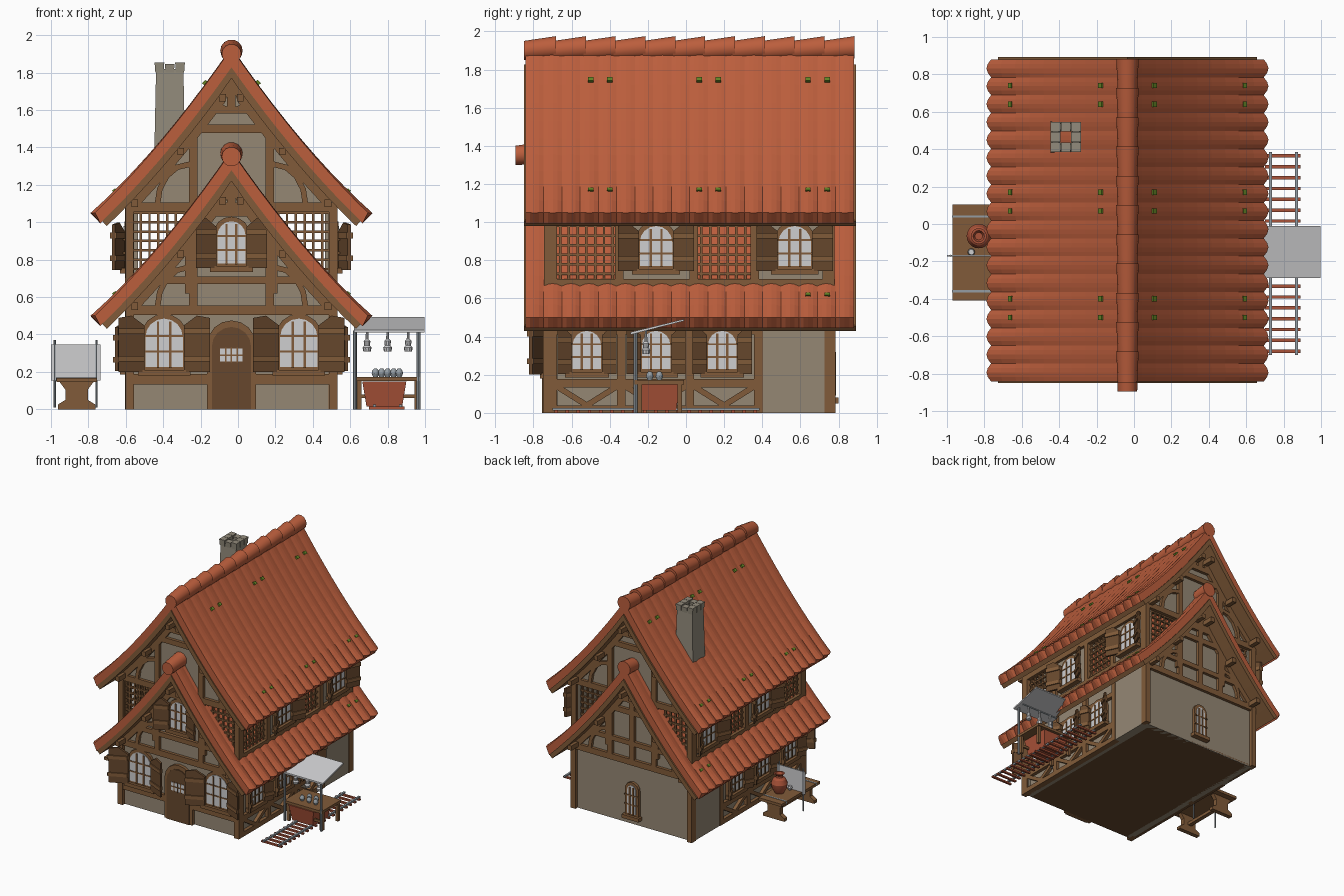
import bpy, bmesh, math
from math import sin, cos, pi, hypot

if "Cube" in bpy.data.objects:
    bpy.data.objects.remove(bpy.data.objects["Cube"])

COL = {"tile_red": (0.50, 0.112, 0.046), "wood": (0.22, 0.105, 0.041), "dark_wood": (0.135, 0.064, 0.026),
       "plaster": (0.30, 0.245, 0.175), "pale_glass": (0.62, 0.62, 0.63), "stone": (0.29, 0.26, 0.20),
       "metal": (0.30, 0.34, 0.37), "clay": (0.40, 0.085, 0.04), "moss": (0.13, 0.24, 0.02)}
MATS = {}
for n, c in COL.items():
    MATS[n] = bpy.data.materials.new(n)
    MATS[n].diffuse_color = (*c, 1)
PARTS = {}
C, W, Y0, Y1 = -0.035, 0.55, -0.72, 0.755      # house centre x, half width, front and back wall


def loft(name, mat, rings):
    """Closed skin through a list of equal-length rings."""
    bm = PARTS.setdefault((name, mat), bmesh.new())
    R = [[bm.verts.new(p) for p in r] for r in rings]
    fs = [bm.faces.new(R[0]), bm.faces.new(R[-1][::-1])]
    n = len(R[0])
    for a, b in zip(R, R[1:]):
        for i in range(n):
            fs.append(bm.faces.new((a[i], b[i], b[(i + 1) % n], a[(i + 1) % n])))
    bmesh.ops.recalc_face_normals(bm, faces=fs)


def box(name, mat, x0, x1, y0, y1, z0, z1, t=0):
    """Box whose bottom is drawn in by t."""
    q = lambda z, k: [(x0 + k, y0 + k, z), (x1 - k, y0 + k, z), (x1 - k, y1 - k, z), (x0 + k, y1 - k, z)]
    loft(name, mat, [q(z0, t), q(z1, 0)])


def lathe(name, mat, x, y, prof, n=14):
    loft(name, mat, [[(x + r * cos(2 * pi * i / n), y + r * sin(2 * pi * i / n), z) for i in range(n)] for r, z in prof])


def P(f, u, v, o):
    """Point on a wall: u along, v up, o outwards."""
    return {"front": (C + u, Y0 - o, v), "back": (C + u, Y1 + o, v),
            "right": (C + W + o, u, v), "left": (C - W - o, u, v)}[f]


def prism(name, mat, f, pts, a, b):
    loft(name, mat, [[P(f, u, v, o) for u, v in pts] for o in (a, b)])


def rect(name, mat, f, u0, u1, v0, v1, a, b):
    prism(name, mat, f, [(u0, v0), (u1, v0), (u1, v1), (u0, v1)], a, b)


def strip(name, mat, f, path, w, a=-0.01, b=0.025):
    L, R = [], []
    for i, (u, v) in enumerate(path):
        p, q = path[max(i - 1, 0)], path[min(i + 1, len(path) - 1)]
        du, dv = q[0] - p[0], q[1] - p[1]
        k = w / 2 / hypot(du, dv)
        L.append((u - dv * k, v + du * k))
        R.append((u + dv * k, v - du * k))
    prism(name, mat, f, L + R[::-1], a, b)


def arch(u, v, w, h, n=8):
    r = w / 2
    k = min(r, h * 0.4)
    return [(u - r, v), (u + r, v)] + [(u + r * cos(pi * i / n), v + h - k + k * sin(pi * i / n)) for i in range(n + 1)]


def window(f, u, v, w, h, sw=0):
    prism("window_frame", "wood", f, arch(u, v, w, h), -0.03, 0.022)
    prism("window_pane", "pale_glass", f, arch(u, v + 0.025, w - 0.05, h - 0.05), 0.0, 0.026)
    for k in (-1, 1):
        strip("window_bars", "wood", f, [(u + k * w * 0.13, v + .02), (u + k * w * 0.13, v + h - .04)], 0.012, 0, 0.032)
    for k in (0.35, 0.62):
        strip("window_bars", "wood", f, [(u - w / 2, v + h * k), (u + w / 2, v + h * k)], 0.01, 0, 0.03)
    rect("window_sill", "wood", f, u - w / 2 - .015, u + w / 2 + .015, v - .02, v + .01, 0, 0.045)
    for s in (-1, 1) if sw else ():              # half-open shutters with battens
        def plate(mat, pts, a, b):
            loft("shutter", mat, [[P(f, u + s * (w / 2 - .02 + t), z, 0.022 + t * 0.45 + k) for t, z in pts] for k in (a, b)])
        plate("dark_wood", [(0, v), (sw, v), (sw, v + h * .93), (sw * .5, v + h * .97), (0, v + h * .8)], 0, 0.018)
        for z in (v + h * .18, v + h * .65):
            plate("wood", [(0, z), (sw, z), (sw, z + .03), (0, z + .03)], -0.006, 0.028)


# Roof curve: top surface height, and a point offset along its normal
def zr(d, dz):
    return 1.93 + dz - 1.45 * d + 0.335 * d * d


def off(d, h, dz):
    m = -1.45 + 0.67 * d
    k = hypot(m, 1)
    if d == 0:
        return 0, zr(0, dz) + h * k
    return max(0, d - m / k * h), zr(d, dz) + h / k


D = [0.743 * i / 10 for i in range(11)]
for lab, dz, ry in (("upper", 0, -0.85), ("lower", -0.55, -0.895)):
    for s in (-1, 1):
        rings = []
        for j in range(18 * 4 + 1):              # bulging tile columns, scalloped at the eaves
            w = abs(sin(pi * j / 4))
            top = [off(d - (0.014 * (1 - w) if d > .7 else 0), w * (0.004 + 0.012 * (d / .743) ** 3), dz) for d in D]
            ring = top + [off(d, -0.06, dz) for d in D[::-1]]
            rings.append([(C + s * d, -0.842 + 1.722 * j / 72, z) for d, z in ring])
        loft(lab + "_roof_tiles", "tile_red", rings)
        ring = [off(d * .985, -0.058, dz) for d in D] + [off(d * .985, -0.095, dz) for d in D[::-1]]
        loft(lab + "_roof_boards", "wood", [[(C + s * d, y, z) for d, z in ring] for y in (-0.85, 0.892)])
        # purlins carrying the overhang
        for d in (0.14, 0.36, 0.6):
            x, z = off(d, -0.115, dz)
            for a, b in ((-0.83, -0.7), (0.74, 0.87)):
                box("purlin_ends", "wood", C + s * x - .018, C + s * x + .018, a, b, z - .02, z + .02)
        # moss tufts
        for d in (0.127, 0.61):
            for y in (-0.5, -0.4, 0.07, 0.17, 0.64, 0.74):
                q = [off(d, .004, dz), off(d + .015, .004, dz), off(d + .015, .02, dz), off(d, .016, dz)]
                if dz == 0 or d > .5 and y > .6:
                    loft("moss", "moss", [[(C + s * a, k, b) for a, b in q] for k in (y - .014, y + .014)])
    # overlapping ridge tiles
    n, step = 11, (0.87 - ry) / 11
    for i in range(n):
        y = ry + i * step
        loft(lab + "_ridge", "tile_red", [[(C + r * cos(2 * pi * k / 14), yy, zc + dz + r * sin(2 * pi * k / 14)) for k in range(14)]
             for yy, zc, r in ((y, 1.9, .052), (y + step * 1.08, 1.917, .06))])

# Gable walls and their timber frames
for f in ("front", "back"):
    for lab, dz, base in (("upper", 0, 1.06), ("lower", -0.55, 0)):
        ds = [0.56 * i / 6 for i in range(6, -1, -1)]
        pts = [(-.56, base), (.56, base)] + [(d, zr(d, dz) - .1) for d in ds] + [(-d, zr(d, dz) - .1) for d in ds[-2::-1]]
        prism(lab + "_gable_wall", "plaster", f, pts, -0.05, 0)
        b = lambda path, w=.045: strip(lab + "_gable_timber", "wood", f, path, w)
        for s in (-1, 1):
            b([(s * x, z) for x, z in (off(d, -.115, dz) for d in (0.03, .15, .3, .45, .6))], .05)
            b([(s * .205, 1.06 + dz), (s * .205, 1.5 + dz)])
            # curved braces
            b([(s * (.225 + .17 * sin(t)), 1.1 + dz + .21 * cos(t)) for t in (0, .4, .8, 1.2, 1.57)], .03)
            b([(s * (.03 + .07 * sin(t)), 1.7 + dz - .09 * cos(t)) for t in (0, .5, 1, 1.57)], .022)
        b([(0, 1.6 + dz), (0, 1.86 + dz)])
        b([(-.25, 1.5 + dz), (.25, 1.5 + dz)])
        b([(-.18, 1.6 + dz), (.18, 1.6 + dz)], .04)
        b([(-.55, 1.08 + dz), (.55, 1.08 + dz)], .05)
    strip("gable_rail", "wood", f, [(-.43, .69), (.43, .69)], .04)
    for s in (-1, 1):
        for u in (.545, .225):
            strip("upper_post", "wood", f, [(s * u, .62), (s * u, 1.1)], .045, -.04, .025)
        strip("corner_post", "wood", f, [(s * .545, 0), (s * .545, .6)], .045, -.03, .03)
        # open lattice
        for i in range(7):
            strip("lattice", "wood", f, [(s * (.25 + i * .047), .68), (s * (.25 + i * .047), 1.08)], .013, -.02, -.005)
        for i in range(8):
            strip("lattice", "wood", f, [(s * .23, .7 + i * .05), (s * .54, .7 + i * .05)], .013, -.02, -.003)

# Front openings and sill beams
window("front", -.36, .2, .25, .31, .14)
window("front", .36, .2, .25, .31, .14)
window("front", 0, .755, .2, .275, .11)
for s in (-1, 1):
    strip("sill_beam", "wood", "front", [(s * .13, .16), (s * .545, .16)], .055)
prism("door_frame", "wood", "front", arch(0, 0, .26, .475), 0, .028)
prism("door", "dark_wood", "front", arch(0, 0, .21, .44), 0, .036)
rect("door_window", "pale_glass", "front", -.06, .06, .255, .325, 0, .04)
for u in (-.03, 0, .03):
    strip("door_bars", "wood", "front", [(u, .25), (u, .33)], .008, 0, .044)
strip("door_bars", "wood", "front", [(-.06, .29), (.06, .29)], .008, 0, .044)
window("back", 0, .07, .13, .29)
strip("back_gable_post", "wood", "back", [(0, .55), (0, 1.05)], .045)

# Side walls, both sides
for f in ("right", "left"):
    rect("lower_side_wall", "plaster", f, Y0, Y1, 0, .58, -.06, -.01)
    rect("side_annex", "plaster", f, .4, Y1, 0, .56, -.05, .012)
    for a, b in ((-.35, .04), (.36, Y1)):
        rect("upper_side_wall", "plaster", f, a, b, .6, 1.08, -.05, -.005)
    t = lambda path, w=.045: strip("side_timber", "wood", f, path, w, -.03, .018)
    for u in (-.7, -.34, .02, .38):
        t([(u, 0), (u, .56)])
    t([(-.72, .02), (.4, .02)], .04)
    t([(-.72, .155), (.4, .155)], .045)
    t([(-.72, .43), (.4, .43)], .04)
    for a, b in ((-.68, -.52), (-.36, -.52), (0, -.16), (-.32, -.16), (.36, .2), (.04, .2)):
        t([(a, .14), (b, .04)], .03)
    for u in (-.7, -.35, .04, .36, .74):
        t([(u, .6), (u, 1.08)])
    t([(-.74, .68), (.77, .68)], .045)
    t([(-.72, 1.05), (Y1, 1.05)], .05)
    for u in (-.52, -.157, .19):
        window(f, u, .205, .2, .25, .075)
    for u in (-.157, .57):
        window(f, u, .745, .22, .26, .11)
    for a in (-.68, .06):
        for i in range(7):
            strip("lattice", "wood", f, [(a + .02 + i * .046, .68), (a + .02 + i * .046, 1.06)], .013, -.02, -.005)
        for i in range(7):
            strip("lattice", "wood", f, [(a, .73 + i * .05), (a + .31, .73 + i * .05)], .013, -.02, -.003)
box("floor", "dark_wood", C - .56, C + .56, Y0, Y1, 0, .02)

# Hollow stone chimney with a ring of cap stones
cx, cy = -.365, .465
for dx, dy, hx, hy in ((-.055, 0, .018, .073), (.055, 0, .018, .073), (0, -.055, .073, .018), (0, .055, .073, .018)):
    box("chimney", "stone", cx + dx - hx, cx + dx + hx, cy + dy - hy, cy + dy + hy, 1.25, 1.82, -.012)
for i in (-1, 0, 1):
    for j in (-1, 0, 1):
        if i or j:
            box("chimney_cap", "stone", cx + i * .055 - .026, cx + i * .055 + .026, cy + j * .055 - .026, cy + j * .055 + .026,
                1.8, 1.845 + .008 * ((i + 2 * j) % 2), .004)

# Market stall on the right: canopy, posts, table, tub, lanterns, bottles
loft("stall_canopy", "pale_glass", [[(x, -.29, .41), (x, -.01, .482), (x, -.01, .492), (x, -.29, .424)] for x in (.62, .998)])
for x in (.625, .965):
    lathe("stall_post", "metal", x, -.265, [(.01, 0), (.01, .42)], 8)
box("stall_rail", "metal", .62, .97, -.215, -.205, .425, .435)
box("stall_table", "wood", .62, .975, -.27, -.01, .15, .172)
for x in (.635, .945):
    for y in (-.255, -.045):
        box("stall_legs", "wood", x, x + .025, y, y + .025, 0, .15)
box("stall_legs", "wood", .635, .96, -.25, -.235, .06, .08)
box("stall_tub", "clay", .665, .9, -.275, -.03, .015, .148, .022)
for x in (.69, .8, .91):
    lathe("lantern", "pale_glass", x, -.21, [(.006, .43), (.008, .375), (.018, .365), (.015, .34), (.024, .33), (.02, .31)], 10)
for i, x in enumerate((.735, .768, .8, .832, .862)):
    lathe("bottles", "metal", x, -.19 + .05 * (i % 2), [(.012, .172), (.02, .19), (.018, .205), (.008, .218)], 10)

# Rail track on the ground
for x in (.73, .87):
    box("track_rail", "metal", x - .008, x + .008, -.7, .385, .012, .026)
for i in range(19):
    y = -.68 + i * .058
    box("track_ties", "clay", .7, .89, y - .009, y + .009, 0, .014)

# Bench on the left with notice board and jar
box("bench_top", "wood", -.97, -.755, -.41, .105, .145, .168)
for y in (-.36, .04):
    prof = [(-.1, 0), (.1, 0), (.1, .025), (.06, .05), (.06, .105), (.09, .145), (-.09, .145), (-.06, .105), (-.06, .05), (-.1, .025)]
    loft("bench_leg", "wood", [[(-.863 + a, k, z) for a, z in prof] for k in (y - .018, y + .018)])
    box("bench_strap", "metal", -.972, -.753, y - .006, y + .006, .15, .171)
box("bench_stretcher", "wood", -.88, -.846, -.36, .04, .06, .085)
box("notice_board", "pale_glass", -1.0, -.735, -.174, -.166, .155, .345)
for x in (-.98, -.757):
    lathe("board_post", "metal", x, -.17, [(.006, .01), (.006, .37)], 8)
lathe("jar", "clay", -.83, -.065, [(.035, .168), (.058, .21), (.065, .25), (.05, .285), (.028, .3), (.026, .315), (.042, .33), (.03, .33), (.02, .31)], 20)
lathe("small_cup", "pale_glass", -.87, -.15, [(.012, .168), (.02, .185), (.015, .2)], 8)

# Turn the collected parts into objects
for (name, mat), bm in PARTS.items():
    me = bpy.data.meshes.new(name)
    bm.to_mesh(me)
    bm.free()
    me.materials.append(MATS[mat])
    ob = bpy.data.objects.new(name, me)
    bpy.context.collection.objects.link(ob)
    if "ridge" in name or name in ("jar", "lantern", "bottles", "small_cup", "board_post", "stall_post"):
        bpy.context.view_layer.objects.active = ob
        ob.select_set(True)
        bpy.ops.object.shade_smooth_by_angle()
        ob.select_set(False)

for m in bpy.data.materials:
    if m.users and not m.is_grease_pencil:
        m.use_nodes = True
        m.node_tree.nodes["Principled BSDF"].inputs["Base Color"].default_value = m.diffuse_color
